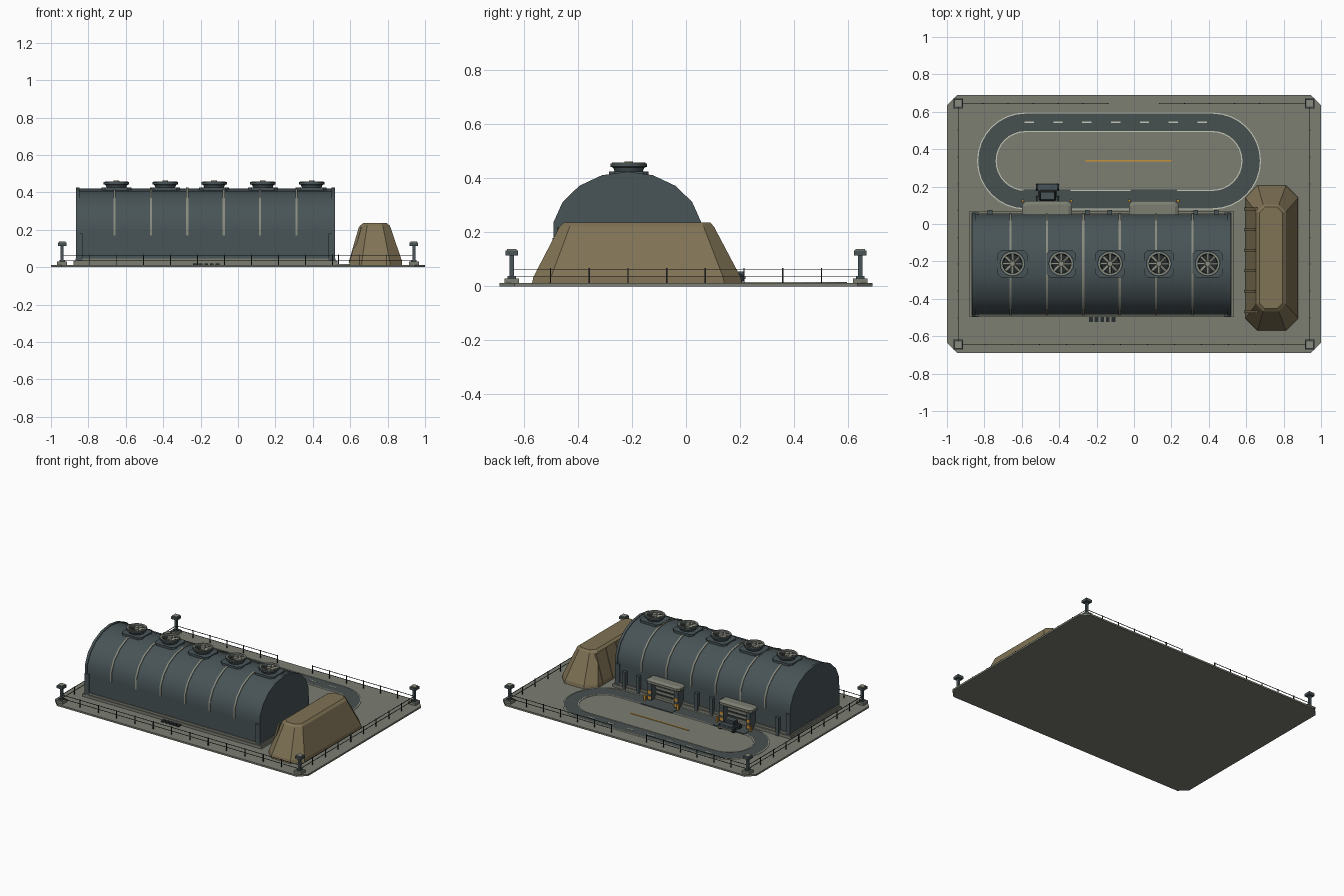
import bpy, bmesh, math
from mathutils import Matrix, Vector

cube = bpy.data.objects.get("Cube")
if cube:
    bpy.data.objects.remove(cube)


def material(name, r, g, b):
    m = bpy.data.materials.new(name)
    m.use_nodes = True
    m.diffuse_color = (r, g, b, 1)
    bsdf = next(n for n in m.node_tree.nodes if n.type == 'BSDF_PRINCIPLED')
    bsdf.inputs["Base Color"].default_value = (r, g, b, 1)
    return m


CONCRETE = material("concrete grey", .20, .21, .17)
SLATE = material("slate cladding", .065, .088, .095)
ROAD = material("asphalt", .064, .08, .08)
TRIM = material("light trim", .25, .26, .21)
EARTH = material("packed earth", .215, .17, .09)
DARK = material("dark metal", .02, .027, .028)
WHITE = material("road paint", .55, .57, .48)
ORANGE = material("warning orange", .6, .29, .04)


def finish(name, bm, mat, smooth=False):
    bmesh.ops.recalc_face_normals(bm, faces=bm.faces)
    me = bpy.data.meshes.new(name)
    bm.to_mesh(me)
    bm.free()
    me.materials.append(mat)
    ob = bpy.data.objects.new(name, me)
    bpy.context.collection.objects.link(ob)
    if smooth:
        bpy.ops.object.select_all(action='DESELECT')
        ob.select_set(True)
        bpy.context.view_layer.objects.active = ob
        bpy.ops.object.shade_smooth_by_angle(angle=math.radians(30))
    return ob


def boxes(name, items, mat):
    """One object from boxes given as (x, y, bottom z, width, depth, height)."""
    bm = bmesh.new()
    for x, y, z, w, d, h in items:
        mx = Matrix.Translation((x, y, z + h / 2)) @ Matrix.Diagonal((w, d, h, 1))
        bmesh.ops.create_cube(bm, size=1, matrix=mx)
    return finish(name, bm, mat)


def loft(name, rings, mat, smooth=False, closed=False):
    """Skin between point rings; cap the ends unless the loft closes on itself."""
    bm = bmesh.new()
    vs = [[bm.verts.new(p) for p in r] for r in rings]
    n = len(vs[0])
    pairs = list(zip(vs, vs[1:])) + ([(vs[-1], vs[0])] if closed else [])
    for a, b in pairs:
        for i in range(n):
            j = (i + 1) % n
            bm.faces.new((a[i], a[j], b[j], b[i]))
    if not closed:
        bm.faces.new(vs[0])
        bm.faces.new(vs[-1])
    return finish(name, bm, mat, smooth)


def octagon(x0, x1, y0, y1, c, z):
    return [(x0 + c, y0, z), (x1 - c, y0, z), (x1, y0 + c, z), (x1, y1 - c, z),
            (x1 - c, y1, z), (x0 + c, y1, z), (x0, y1 - c, z), (x0, y0 + c, z)]


def circle(x, y, r, z, n=20):
    return [(x + r * math.cos(2 * math.pi * i / n), y + r * math.sin(2 * math.pi * i / n), z)
            for i in range(n)]


# Ground slab
G = .012
loft("ground_slab", [octagon(-1, 1, -.69, .69, .055, z) for z in (0, G)], CONCRETE)


# Oval road with painted edges
def stadium(r, z):
    pts = []
    for cx, start in ((.42, -90), (-.58, 90)):
        for i in range(17):
            a = math.radians(start + i * 180 / 16)
            pts.append((cx + r * math.cos(a), .337 + r * math.sin(a), z))
    return pts


def oval_band(name, r0, r1, z, mat):
    loft(name, [stadium(r0, G - .002), stadium(r1, G - .002), stadium(r1, z), stadium(r0, z)],
         mat, closed=True)


oval_band("oval_road", .157, .257, G + .003, ROAD)
oval_band("road_outer_edge", .253, .259, G + .005, WHITE)
oval_band("road_inner_edge", .154, .160, G + .005, WHITE)
boxes("lane_dashes", [(-.56 + i * .154, .545, G, .05, .008, .005) for i in range(7)], WHITE)
boxes("centre_line", [(-.03, .337, G, .46, .008, .004)], ORANGE)
GATES = (-.465, .105)
boxes("gate_aprons", [(x, .13, G, .25, .11, .006) for x in GATES], ROAD)

# Hangar: plinth, arched shell, ribs
X0, X1, CY = -.86, .513, -.217
boxes("hangar_plinth", [(-.174, -.213, G, 1.41, .566, .02),
                        (-.174, -.215, G, 1.39, .55, .035)], CONCRETE)


def arch(x, grow=0, low=G):
    pts = [(x, CY - .268 - grow, low), (x, CY + .268 + grow, low)]
    for i in range(10):
        a = math.radians(i * 20)
        if i == 0:
            pts.append((x, CY + .268 + grow, .175))
        a = math.radians(10 + i * 20)
        if i < 9:
            pts.append((x, CY + (.272 + grow) * math.cos(a), .2 + (.22 + grow) * math.sin(a)))
    pts.append((x, CY - .268 - grow, .175))
    return pts


loft("hangar_shell", [arch(X0), arch(X1)], SLATE, True)
for k, x in enumerate((X0 + .004, X1 - .004)):
    loft(f"end_rim_{k + 1}", [arch(x - .009, .005), arch(x + .009, .005)], SLATE, True)
for k in range(6):
    x = -.66 + k * .1945
    loft(f"roof_rib_{k + 1}", [arch(x - .006, .005, .17), arch(x + .006, .005, .17)], TRIM, True)
boxes("corner_buttresses", [(x, y, G, .034, .045, .168) for x in (X0 + .012, X1 - .012)
                            for y in (CY - .255, CY + .255)], SLATE)
boxes("back_pilasters", [(x, .058, G, .025, .036, .13)
                         for x in (-.77, -.25, -.13, .33, .44)], SLATE)
boxes("front_grates", [(-.17 + i * .03, -.51, G, .02, .03, .008) for i in range(-2, 3)], DARK)

# Roof fans
for k in range(5):
    fx, fy = -.65 + k * .261, -.212
    loft(f"fan_base_{k + 1}", [octagon(fx - .08, fx + .08, fy - .073, fy + .073, .02, z)
                               for z in (.398, .425)], SLATE)
    profile = ((.05, .42), (.058, .44), (.068, .443), (.068, .455), (.054, .455), (.048, .428))
    loft(f"fan_ring_{k + 1}", [circle(fx, fy, r, z) for r, z in profile], SLATE, True, closed=True)
    loft(f"fan_lip_{k + 1}", [circle(fx, fy, r, z) for r, z in
                              ((.053, .45), (.062, .45), (.062, .458), (.053, .458))],
         TRIM, closed=True)
    loft(f"fan_well_{k + 1}", [circle(fx, fy, .052, z) for z in (.424, .432)], DARK)
    loft(f"fan_hub_{k + 1}", [circle(fx, fy, r, z, 12) for r, z in ((.017, .43), (.015, .463))], TRIM)
    bm = bmesh.new()
    for b in range(8):
        mx = (Matrix.Translation((fx, fy, .445)) @ Matrix.Rotation(b * math.pi / 4, 4, 'Z')
              @ Matrix.Translation((.034, 0, 0)) @ Matrix.Rotation(.4, 4, 'X')
              @ Matrix.Diagonal((.042, .014, .004, 1)))
        bmesh.ops.create_cube(bm, size=1, matrix=mx)
    finish(f"fan_blades_{k + 1}", bm, TRIM)

# Gate portals on the back wall
for k, gx in enumerate(GATES):
    side = (-1, 1)
    boxes(f"gate_frame_{k + 1}", [(gx + s * .105, .078, G, .03, .07, .13) for s in side]
          + [(gx, .07, .125, .24, .055, .02)], SLATE)
    loft(f"gate_canopy_{k + 1}", [octagon(gx - .133, gx + .133, .03, .122, .018, .14),
                                  octagon(gx - .133, gx + .133, .03, .122, .018, .157),
                                  octagon(gx - .115, gx + .115, .03, .105, .012, .168)], CONCRETE)
    boxes(f"gate_door_{k + 1}", [(gx, .056, G, .18, .012, .12)], DARK)
    boxes(f"gate_slats_{k + 1}", [(gx, .064, .03 + i * .03, .18, .008, .014) for i in range(4)], TRIM)
    boxes(f"gate_markers_{k + 1}", [(gx + s * .105, .112, .025 + h, .026, .007, .022)
                                    for s in side for h in (0, .04)], ORANGE)
    boxes(f"gate_bollards_{k + 1}", [(gx + s * .13, .125, G, .014, .014, .04) for s in side], ORANGE)

# Parked utility truck
tx, ty = -.462, .165
boxes("truck_body", [(tx, ty, .03, .1, .1, .018), (tx, ty + .033, .048, .094, .032, .008)], SLATE)
loft("truck_cab", [octagon(tx - .045, tx + .045, ty - .042, ty + .018, .006, .048),
                   octagon(tx - .037, tx + .037, ty - .035, ty + .004, .005, .074)], DARK)
boxes("truck_roof", [(tx, ty - .015, .073, .074, .04, .005)], SLATE)
boxes("truck_bumper", [(tx, ty + .05, .028, .11, .01, .01)], TRIM)
bm = bmesh.new()
for sx in (-1, 1):
    for sy in (-1, 1):
        mx = Matrix.Translation((tx + sx * .052, ty + sy * .032, .03)) @ Matrix.Rotation(math.pi / 2, 4, 'Y')
        bmesh.ops.create_cone(bm, cap_ends=True, segments=12, radius1=.018, radius2=.018,
                              depth=.018, matrix=mx)
finish("truck_wheels", bm, DARK)

# Earth blast bank with retaining ribs on its inner side
loft("earth_bank", [octagon(.595, .878, -.57, .207, .065, G), octagon(.598, .876, -.565, .202, .065, .035),
                    octagon(.652, .812, -.468, .103, .038, .222),
                    octagon(.67, .795, -.452, .09, .03, .236)], EARTH)
bm = bmesh.new()
lean = math.atan2(.054, .187)
for i in range(6):
    mx = (Matrix.Translation((.626, .08 - i * .11, .12)) @ Matrix.Rotation(lean, 4, 'Y')
          @ Matrix.Diagonal((.014, .014, .2, 1)))
    bmesh.ops.create_cube(bm, size=1, matrix=mx)
finish("bank_ribs", bm, EARTH)

# Perimeter fence, open in the middle of the back
FX, FY = .94, .645
runs = [((-FX, -FY), (FX, -FY)), ((-FX, -FY), (-FX, FY)), ((FX, -FY), (FX, FY)),
        ((-FX, FY), (-.14, FY)), ((.135, FY), (FX, FY))]
posts, rails = [], []
for a, b in runs:
    a, b = Vector(a), Vector(b)
    span, mid = b - a, (a + b) / 2
    n = round(span.length / .14)
    for i in range(n + 1):
        p = a.lerp(b, i / n)
        posts.append((p.x, p.y, G, .005, .005, .056))
    for z in (.036, .062):
        rails.append((mid.x, mid.y, z, max(span.x, .003), max(span.y, .003), .003))
boxes("fence_posts", posts, DARK)
boxes("fence_rails", rails, DARK)

# Corner light masts
corners = [(sx * FX, sy * FY) for sx in (-1, 1) for sy in (-1, 1)]
boxes("mast_bases", [(x, y, G, .054, .054, .018) for x, y in corners], CONCRETE)
boxes("mast_poles", [(x, y, G, w, w, h) for x, y in corners
                     for w, h in ((.03, .026), (.016, .105))], SLATE)
boxes("mast_heads", [(x, y, .114, .046, .046, .018) for x, y in corners], SLATE)
boxes("mast_caps", [(x, y, .132, .036, .036, .006) for x, y in corners], TRIM)
